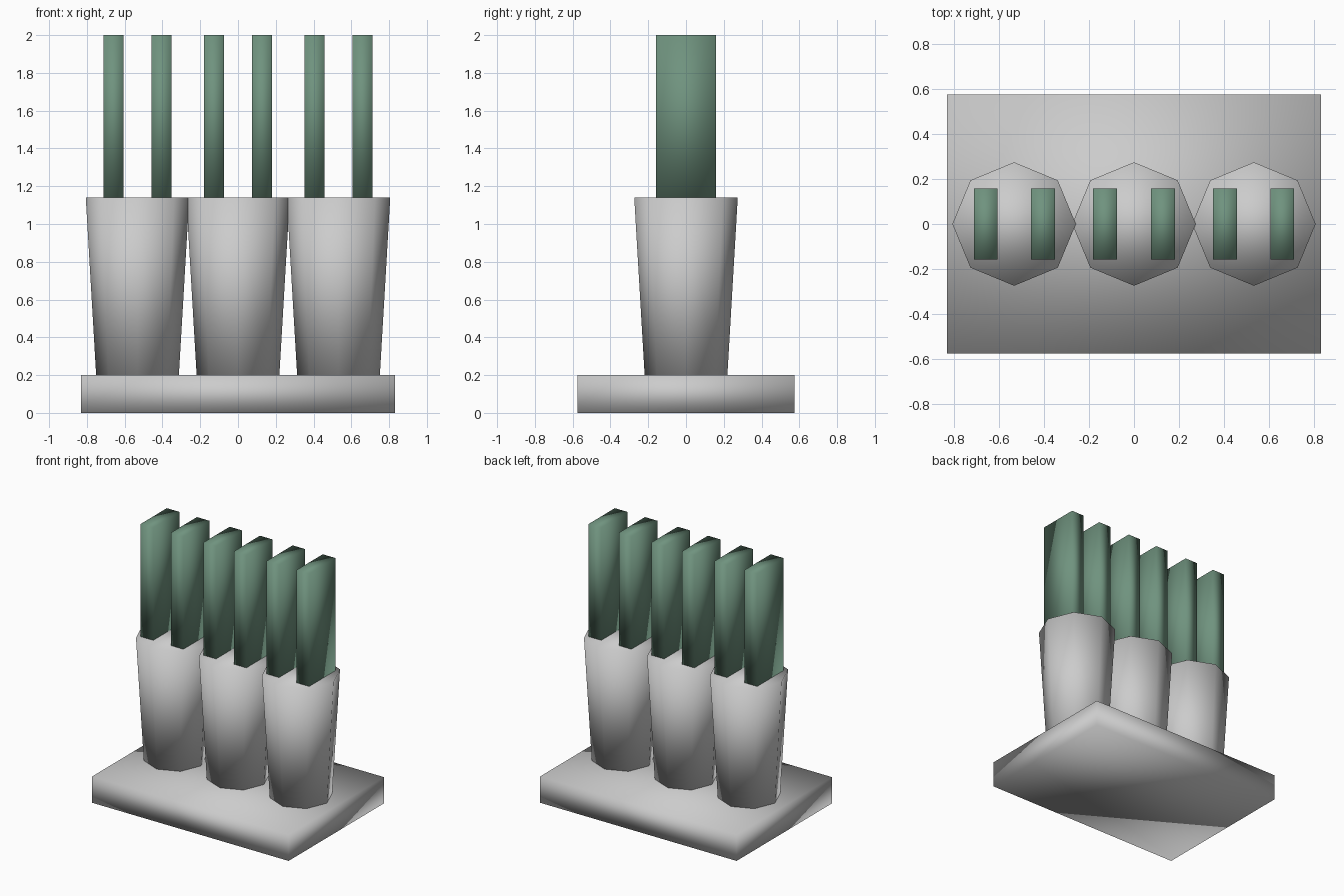
import bpy
import math

if "Cube" in bpy.data.objects:
    bpy.data.objects.remove(bpy.data.objects["Cube"])

green = bpy.data.materials.new("green_handle")
green.diffuse_color = (0.16, 0.29, 0.21, 1)
green.use_nodes = True
green.node_tree.nodes["Principled BSDF"].inputs["Base Color"].default_value = green.diffuse_color


def smooth(obj):
    for poly in obj.data.polygons:
        poly.use_smooth = True


def box(name, centre, size, material=None):
    bpy.ops.mesh.primitive_cube_add(size=1, location=centre)
    obj = bpy.context.object
    obj.name = name
    obj.scale = size
    bpy.ops.object.transform_apply(location=False, rotation=False, scale=True)
    if material:
        obj.data.materials.append(material)
    smooth(obj)
    return obj


BASE_TOP, HOLDER_TOP, TOP = 0.2, 1.14, 2.0

# Rectangular base slab
box("base", (0, 0, BASE_TOP / 2), (1.66, 1.15, BASE_TOP))

# Three tapered octagonal holders, corners on the axes
for i, x in enumerate((-0.532, 0, 0.532)):
    bpy.ops.mesh.primitive_cone_add(
        vertices=8, radius1=0.219, radius2=0.274, depth=HOLDER_TOP - BASE_TOP,
        location=(x, 0, (BASE_TOP + HOLDER_TOP) / 2))
    holder = bpy.context.object
    holder.name = f"holder_{i + 1}"
    smooth(holder)

# Two flat upright bars standing in each holder, mirrored left and right
for i, x in enumerate((0.128, 0.404, 0.658)):
    for side, sign in (("left", -1), ("right", 1)):
        box(f"bar_{side}_{i + 1}", (sign * x, 0, (HOLDER_TOP + TOP) / 2),
            (0.106, 0.315, TOP - HOLDER_TOP), green)
